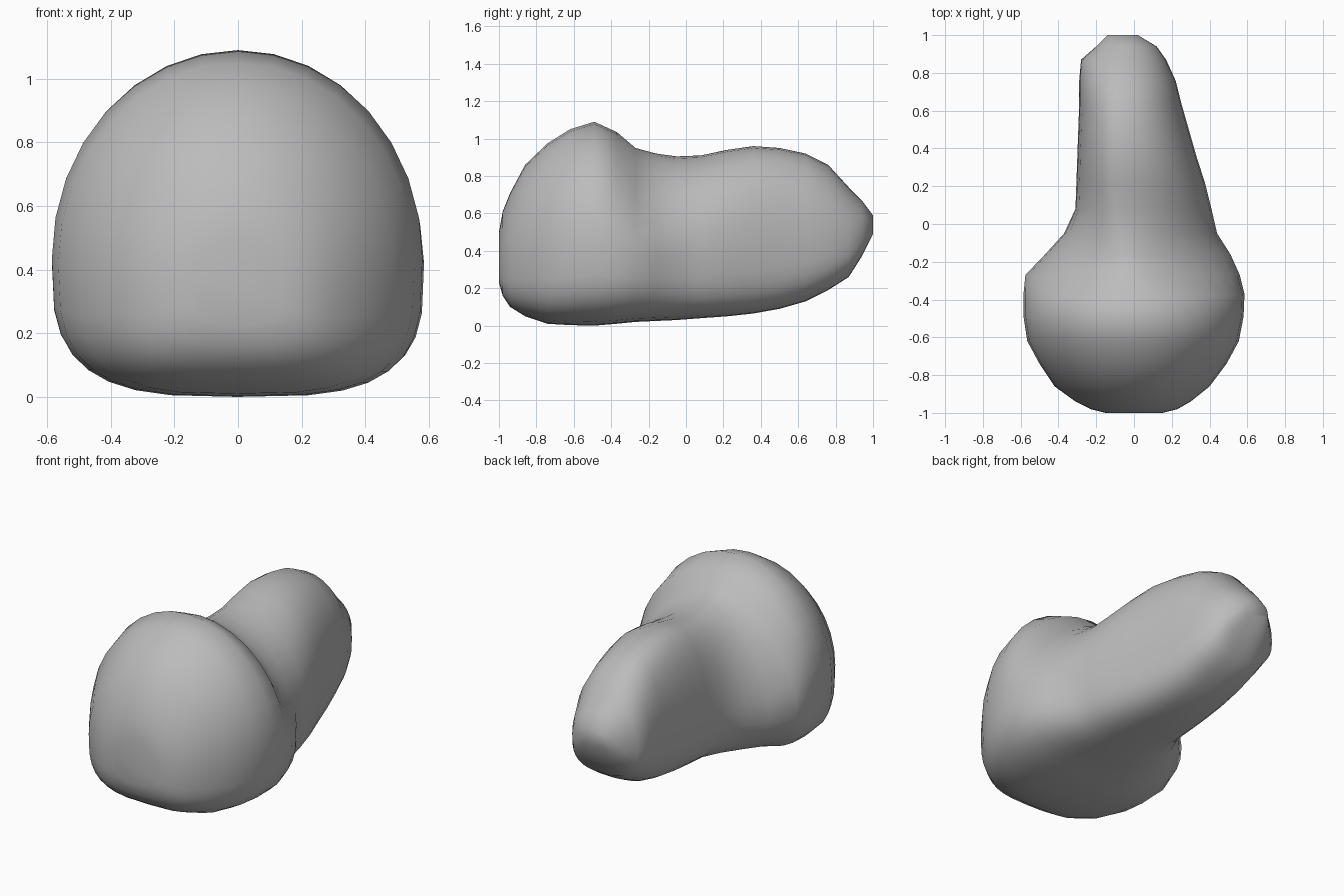
import bpy, bmesh, math

cube = bpy.data.objects.get("Cube")
if cube:
    bpy.data.objects.remove(cube, do_unlink=True)

grey = bpy.data.materials.new("plain grey")
grey.use_nodes = True
colour = (0.5, 0.5, 0.5, 1)
grey.diffuse_color = colour
grey.node_tree.nodes["Principled BSDF"].inputs["Base Color"].default_value = colour

# Cross-sections: y, left x, right x, bottom z, top z, crest x, roundness of the top half
HEAD = [
    (-1.0, -.15, .15, .23, .5, 0, 2),
    (-.98, -.23, .23, .16, .61, 0, 2),
    (-.94, -.31, .3, .1, .71, 0, 2),
    (-.86, -.42, .4, .05, .86, 0, 2),
    (-.74, -.5, .49, .01, .975, 0, 2),
    (-.62, -.565, .555, .003, 1.05, 0, 2),
    (-.49, -.585, .58, 0, 1.09, 0, 2),
    (-.37, -.585, .585, .01, 1.035, 0, 1.95),
]
TAIL = [
    (-.27, -.575, .56, .02, .95, -.02, 1.6),
    (-.16, -.47, .51, .025, .92, -.04, 1.6),
    (-.05, -.37, .44, .03, .905, -.06, 1.8),
    (.08, -.31, .41, .04, .91, -.07, 2),
    (.22, -.305, .375, .05, .94, -.07, 2.1),
    (.36, -.3, .33, .065, .96, -.07, 2.2),
    (.5, -.295, .29, .09, .95, -.07, 2.2),
    (.64, -.29, .25, .13, .92, -.07, 2.2),
    (.76, -.29, .22, .19, .86, -.07, 2.2),
    (.87, -.28, .17, .26, .74, -.07, 2.1),
    (.94, -.2, .12, .37, .67, -.06, 2),
    (1.0, -.14, .02, .49, .59, -.06, 2),
]
SIDES = 32


def ring(bm, bottom_rounds, y, left, right, low, high, crest, top_round):
    """Outline with its peak at the crest and a flattened underside."""
    waist = low + (high - low) * .4
    verts = []
    for i in range(SIDES):
        angle = math.tau * i / SIDES
        c, s = math.cos(angle), math.sin(angle)
        if s >= 0:
            middle, end_z, roundness = crest, high, top_round
        else:
            middle, end_z = (left + right) / 2, low
            roundness = bottom_rounds[c > 0]
        edge = right if c > 0 else left
        x = middle + (edge - middle) * abs(c) ** (2 / roundness)
        z = waist + (end_z - waist) * abs(s) ** (2 / roundness)
        verts.append(bm.verts.new((x, y, z)))
    return verts


# One continuous skin; the underside curves up more on the tail's -x side
bm = bmesh.new()
rings = [ring(bm, (3.2, 3.4), *section) for section in HEAD]
rings += [ring(bm, (2.3, 3.2), *section) for section in TAIL]
for a, b in zip(rings, rings[1:]):
    for i in range(SIDES):
        j = (i + 1) % SIDES
        bm.faces.new((a[i], a[j], b[j], b[i]))
bm.faces.new(rings[0])
bm.faces.new(rings[-1])
bmesh.ops.recalc_face_normals(bm, faces=bm.faces)

mesh = bpy.data.meshes.new("bulb_body")
bm.to_mesh(mesh)
bm.free()
mesh.materials.append(grey)
body = bpy.data.objects.new("bulb_body", mesh)
bpy.context.collection.objects.link(body)
bpy.context.view_layer.objects.active = body
body.select_set(True)
bpy.ops.object.shade_smooth_by_angle(angle=math.radians(50))
